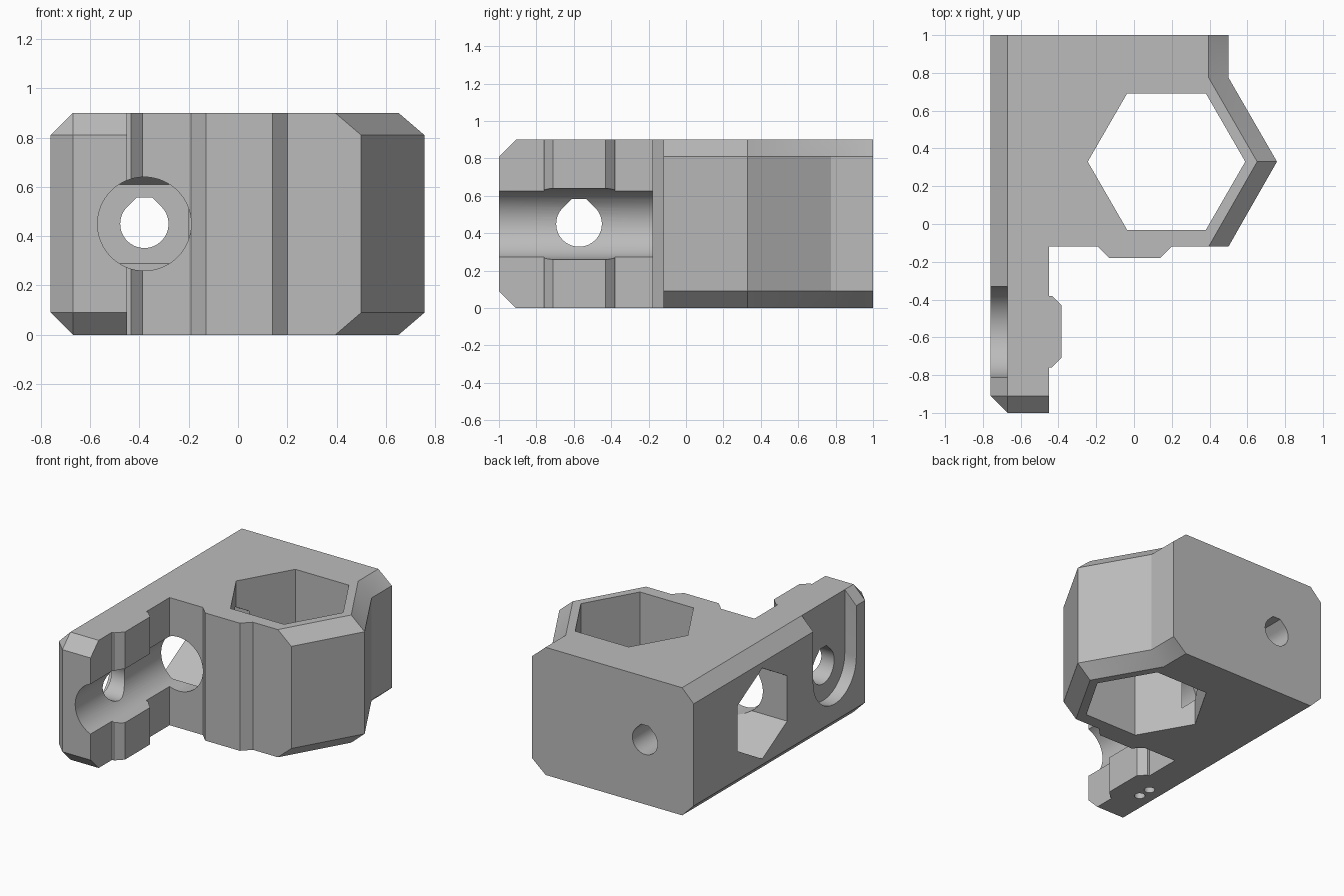
import bpy, bmesh, math
from mathutils import Vector

if "Cube" in bpy.data.objects:
    bpy.data.objects.remove(bpy.data.objects["Cube"])

H, C = 0.9, 0.09          # block height and chamfer size
MID = H / 2

grey = bpy.data.materials.new("plain_grey")
grey.use_nodes = True
grey.diffuse_color = (0.5, 0.5, 0.5, 1)
grey.node_tree.nodes["Principled BSDF"].inputs["Base Color"].default_value = (0.5, 0.5, 0.5, 1)


def loft(name, rings):
    """Closed solid through matching rings of 3D points."""
    bm = bmesh.new()
    loops = [[bm.verts.new(p) for p in ring] for ring in rings]
    n = len(loops[0])
    for a, b in zip(loops, loops[1:]):
        for i in range(n):
            j = (i + 1) % n
            bm.faces.new((a[i], a[j], b[j], b[i]))
    bm.faces.new(loops[0])
    bm.faces.new(loops[-1])
    bmesh.ops.remove_doubles(bm, verts=bm.verts, dist=1e-4)
    bmesh.ops.recalc_face_normals(bm, faces=bm.faces)
    mesh = bpy.data.meshes.new(name)
    bm.to_mesh(mesh)
    bm.free()
    mesh.materials.append(grey)
    ob = bpy.data.objects.new(name, mesh)
    bpy.context.collection.objects.link(ob)
    return ob


def prism(name, points, axis, lo, hi):
    """Extrude a 2D outline along one axis (0, 1 or 2)."""
    def ring(t):
        out = []
        for p in points:
            q = list(p)
            q.insert(axis, t)
            out.append(Vector(q))
        return out
    return loft(name, [ring(lo), ring(hi)])


def circle(cx, cy, r, n=64, start=0.0):
    return [(cx + r * math.cos(start + math.tau * i / n),
             cy + r * math.sin(start + math.tau * i / n)) for i in range(n)]


def flat_teardrop(cx, cy, r):
    """Circle whose top is a 45 degree roof cut off flat."""
    arc = [math.radians(135 + 270 * i / 48) for i in range(49)]
    pts = [(cx + r * math.cos(a), cy + r * math.sin(a)) for a in arc]
    return pts + [(cx + 0.31 * r, cy + 1.1 * r), (cx - 0.31 * r, cy + 1.1 * r)]


# Block outline: (x, y, x shift, y shift) where the shift is the chamfer inset
outline = [
    (-0.76, 1, C, 0), (-0.76, -0.91, C, 0), (-0.67, -1, 0, C), (-0.45, -1, 0, C),
    (-0.45, -0.76, 0, 0), (-0.435, -0.76, 0, 0), (-0.385, -0.71, 0, 0),
    (-0.385, -0.43, 0, 0), (-0.435, -0.38, 0, 0), (-0.45, -0.38, 0, 0),
    (-0.45, -0.12, 0, 0), (-0.19, -0.12, 0, 0), (-0.13, -0.18, 0, 0),
    (0.14, -0.18, 0, 0), (0.2, -0.12, 0, 0), (0.5, -0.12, -0.105, 0),
    (0.757, 0.33, -0.105, 0), (0.5, 0.775, -0.105, 0), (0.5, 1, -0.105, 0),
]
full = [(x, y) for x, y, _, _ in outline]
inset = [(x + dx, y + dy) for x, y, dx, dy in outline]
levels = [(inset, 0), (full, C), (full, H - C), (inset, H)]
block = loft("bracket_block", [[(x, y, z) for x, y in pts] for pts, z in levels])

# Openings cut from the block
PIN_Y = -0.572
pocket = [(PIN_Y + 0.24 * math.cos(a), MID + 0.24 * math.sin(a))
          for a in (math.radians(180 + 180 * i / 32) for i in range(33))]
pocket += [(PIN_Y + 0.24, 1.1), (PIN_Y - 0.24, 1.1)]

cutters = [
    prism("hex_well", circle(0.172, 0.33, 0.417, 6), 2, -0.2, 1.1),
    prism("rod_bore", circle(-0.38, MID, 0.19), 1, -1.2, 0.45),
    prism("rear_hole", flat_teardrop(-0.38, MID, 0.098), 1, 0.3, 1.2),
    prism("hex_recess", circle(0.235, MID, 0.32, 6, math.pi / 2), 0, -0.9, -0.2),
    prism("side_pocket", pocket, 0, -0.9, -0.67),
    prism("arm_hole", flat_teardrop(PIN_Y, MID, 0.122), 0, -0.9, -0.2),
]
for side in (-1, 1):
    cutters.append(prism("pin_hole", circle(-0.57, PIN_Y + side * 0.05, 0.035, 24), 2, -0.2, 0.25))

bpy.context.view_layer.objects.active = block
for cutter in cutters:
    cutter.hide_render = True
    mod = block.modifiers.new(cutter.name, "BOOLEAN")
    mod.operation, mod.solver, mod.object = "DIFFERENCE", "EXACT", cutter
    bpy.ops.object.modifier_apply(modifier=mod.name)
    bpy.data.objects.remove(cutter)

# Smooth bores, crisp chamfers
bpy.ops.object.select_all(action="DESELECT")
block.select_set(True)
bpy.ops.object.shade_smooth_by_angle(angle=math.radians(25))
